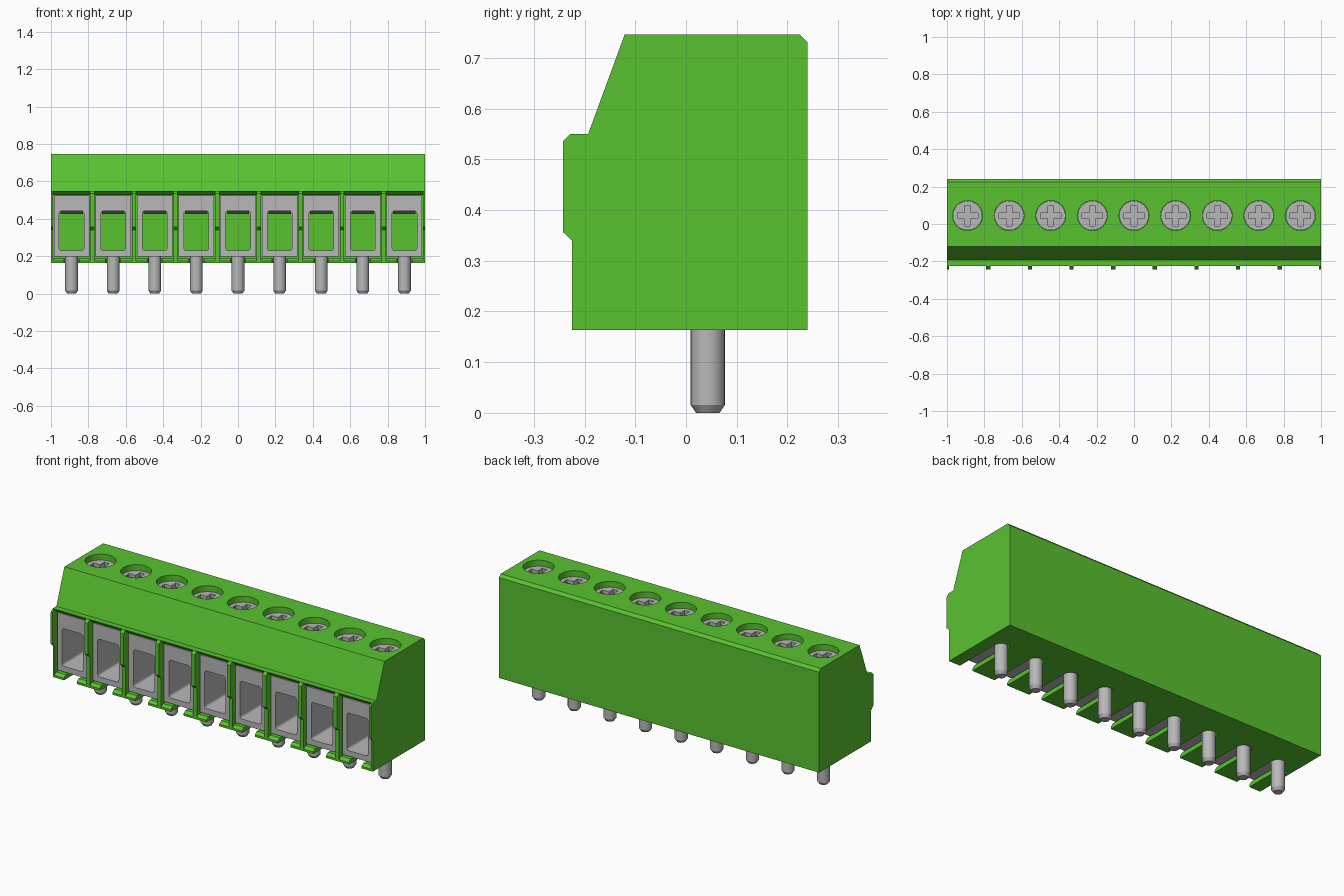
import bpy, bmesh, math

if "Cube" in bpy.data.objects:
    bpy.data.objects.remove(bpy.data.objects["Cube"])

COUNT, PITCH, SCREW_Y = 9, 0.2225, 0.045
CENTRES = [(i - (COUNT - 1) / 2) * PITCH for i in range(COUNT)]


def material(name, rgb, rough):
    m = bpy.data.materials.new(name)
    m.use_nodes = True
    m.diffuse_color = (*rgb, 1)
    bsdf = m.node_tree.nodes["Principled BSDF"]
    bsdf.inputs["Base Color"].default_value = (*rgb, 1)
    bsdf.inputs["Roughness"].default_value = rough
    return m


GREEN = material("green plastic", (0.10, 0.54, 0.03), 0.6)
GREY = material("grey metal", (0.48, 0.48, 0.48), 0.5)


def prism(bm, pts, axis, lo, hi):
    """Extrude a 2D outline along x (y,z points), y (x,z points) or z (x,y points)."""
    def place(p, t):
        return {"x": (t, *p), "y": (p[0], t, p[1]), "z": (*p, t)}[axis]
    a = [bm.verts.new(place(p, lo)) for p in pts]
    b = [bm.verts.new(place(p, hi)) for p in pts]
    bm.faces.new(a)
    bm.faces.new(b[::-1])
    for i in range(len(pts)):
        j = (i + 1) % len(pts)
        bm.faces.new((a[i], b[i], b[j], a[j]))


def arc(cx, cy, r, start, end, n):
    return [(cx + r * math.cos(math.radians(start + (end - start) * k / n)),
             cy + r * math.sin(math.radians(start + (end - start) * k / n)))
            for k in range(n + 1)]


def circle(cx, cy, r, n=32):
    return arc(cx, cy, r, 0, 360, n)[:-1]


def make(name, build, mat):
    bm = bmesh.new()
    build(bm)
    bmesh.ops.recalc_face_normals(bm, faces=bm.faces)
    me = bpy.data.meshes.new(name)
    bm.to_mesh(me)
    bm.free()
    me.materials.append(mat)
    ob = bpy.data.objects.new(name, me)
    bpy.context.collection.objects.link(ob)
    return ob


def cut(ob, build):
    """Subtract a temporary cutter from the object."""
    cutter = make("cutter", build, ob.data.materials[0])
    cutter.hide_render = True
    mod = ob.modifiers.new("cut", "BOOLEAN")
    mod.operation, mod.solver, mod.object = "DIFFERENCE", "EXACT", cutter
    dg = bpy.context.evaluated_depsgraph_get()
    dg.update()
    me = bpy.data.meshes.new_from_object(ob.evaluated_get(dg))
    ob.modifiers.clear()
    ob.data = me
    bpy.data.objects.remove(cutter)


def smooth(ob):
    bpy.ops.object.select_all(action="DESELECT")
    ob.select_set(True)
    bpy.context.view_layer.objects.active = ob
    bpy.ops.object.shade_smooth_by_angle(angle=math.radians(30))


# Housing: one side profile run along the full length
housing = make("housing", lambda bm: prism(bm, [
    (-0.225, 0.163), (0.24, 0.163), (0.24, 0.73), (0.225, 0.746),
    (-0.121, 0.746), (-0.193, 0.55), (-0.225, 0.55)], "x", -1, 1), GREEN)


# Wire chambers open to the front
def chambers(bm):
    for x in CENTRES:
        prism(bm, [(-0.3, 0.175), (-0.225, 0.175), (-0.208, 0.188), (0.17, 0.188),
                   (0.17, 0.527), (-0.203, 0.527), (-0.225, 0.546), (-0.3, 0.546)],
              "x", x - 0.1, x + 0.1)


# Slots in the floor that lead to the pins
def slots(bm):
    for x in CENTRES:
        prism(bm, [(x - 0.04, -0.3), (x + 0.04, -0.3)]
              + arc(x, 0.043, 0.04, 0, 180, 10), "z", 0.1, 0.195)


# Screw wells in the top
def wells(bm):
    for x in CENTRES:
        prism(bm, circle(x, SCREW_Y, 0.08), "z", 0.6, 0.8)


for cutter_build in (chambers, slots, wells):
    cut(housing, cutter_build)
smooth(housing)


# Raised noses on the front of the walls between chambers
def noses(bm):
    profile = [(-0.225, 0.34), (-0.243, 0.357), (-0.243, 0.535),
               (-0.228, 0.55), (-0.225, 0.55)]
    for i in range(COUNT + 1):
        x = (i - COUNT / 2) * PITCH
        prism(bm, profile, "x", max(x - 0.01125, -1), min(x + 0.01125, 1))


make("wall_noses", noses, GREEN)


def rounded_rect(x, z0, z1, half, r):
    return (arc(x + half - r, z0 + r, r, -90, 0, 4) + arc(x + half - r, z1 - r, r, 0, 90, 4)
            + arc(x - half + r, z1 - r, r, 90, 180, 4) + arc(x - half + r, z0 + r, r, 180, 270, 4))


# Metal cage in each chamber, open from front to back
def cages(bm):
    for x in CENTRES:
        prism(bm, [(x - 0.095, 0.199), (x + 0.095, 0.199),
                   (x + 0.095, 0.524), (x - 0.095, 0.524)], "y", -0.205, 0.16)


def cage_holes(bm):
    for x in CENTRES:
        prism(bm, rounded_rect(x, 0.23, 0.442, 0.066, 0.014), "y", -0.3, 0.3)


cage = make("clamp_cages", cages, GREY)
cut(cage, cage_holes)
smooth(cage)


# Sloping pressure plate under the roof of each cage
def plates(bm):
    for x in CENTRES:
        prism(bm, [(-0.15, 0.446), (-0.15, 0.439), (0.1, 0.425), (0.1, 0.446)],
              "x", x - 0.06, x + 0.06)


make("pressure_plates", plates, GREY)


# Screw heads with cross recesses
def heads(bm):
    for x in CENTRES:
        prism(bm, circle(x, SCREW_Y, 0.0785), "z", 0.602, 0.713)


def crosses(bm):
    a, b = 0.015, 0.055
    outline = [(a, b), (a, a), (b, a), (b, -a), (a, -a), (a, -b),
               (-a, -b), (-a, -a), (-b, -a), (-b, a), (-a, a), (-a, b)]
    for x in CENTRES:
        prism(bm, [(x + u, SCREW_Y + v) for u, v in outline], "z", 0.685, 0.8)


screws = make("screw_heads", heads, GREY)
cut(screws, crosses)
smooth(screws)


# Solder pins with chamfered tips
def pins(bm):
    for x in CENTRES:
        rings = [[bm.verts.new((u, v, z)) for u, v in circle(x, 0.043, r, 24)]
                 for r, z in ((0.023, 0), (0.034, 0.016), (0.034, 0.21))]
        bm.faces.new(rings[0])
        bm.faces.new(rings[2])
        for lo, hi in zip(rings, rings[1:]):
            for k in range(24):
                j = (k + 1) % 24
                bm.faces.new((lo[k], lo[j], hi[j], hi[k]))


smooth(make("solder_pins", pins, GREY))
